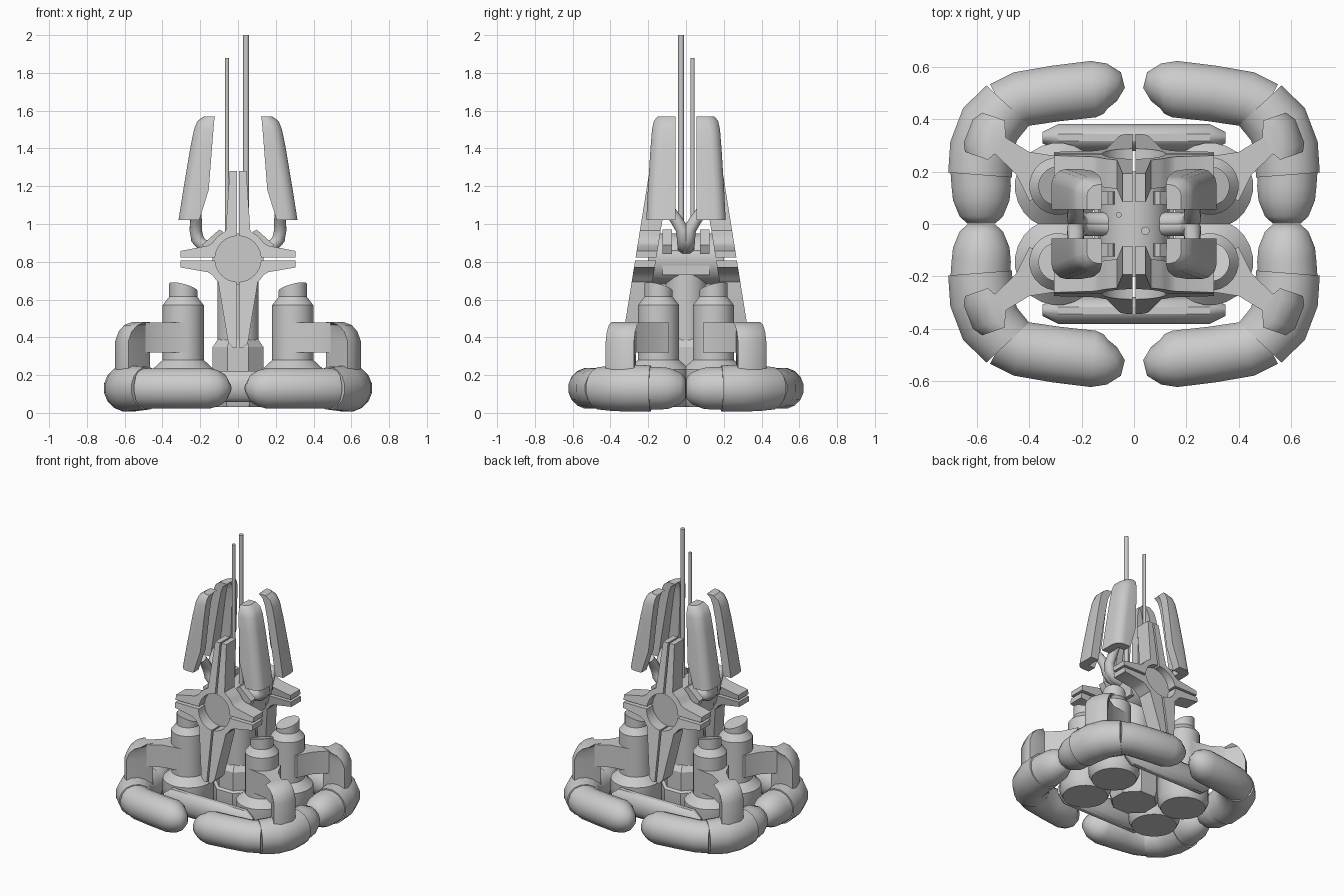
import bpy, bmesh, math
from mathutils import Vector

if "Cube" in bpy.data.objects:
    bpy.data.objects.remove(bpy.data.objects["Cube"])

grey = bpy.data.materials.new("hull_grey")
grey.diffuse_color = (0.6, 0.6, 0.6, 1)
grey.use_nodes = True
grey.node_tree.nodes["Principled BSDF"].inputs["Base Color"].default_value = grey.diffuse_color


def finish(name, bm, mirror=(False, False), angle=35):
    bmesh.ops.recalc_face_normals(bm, faces=bm.faces)
    me = bpy.data.meshes.new(name)
    bm.to_mesh(me)
    bm.free()
    me.materials.append(grey)
    ob = bpy.data.objects.new(name, me)
    bpy.context.collection.objects.link(ob)
    bpy.ops.object.select_all(action='DESELECT')
    ob.select_set(True)
    bpy.context.view_layer.objects.active = ob
    bpy.ops.object.shade_smooth_by_angle(angle=math.radians(angle))
    if any(mirror):
        m = ob.modifiers.new("mirror", 'MIRROR')
        m.use_axis = (mirror[0], mirror[1], False)
        m.use_mirror_merge = False
    return ob


def loft(bm, rings):
    """Skin a list of equal-length point rings and cap both ends."""
    vs = [[bm.verts.new(p) for p in r] for r in rings]
    n = len(vs[0])
    for a, b in zip(vs, vs[1:]):
        for i in range(n):
            bm.faces.new((a[i], a[(i + 1) % n], b[(i + 1) % n], b[i]))
    bm.faces.new(vs[0][::-1])
    bm.faces.new(vs[-1])


def tube(bm, path, radii, n=16, ref=(0, 0, 1), tall=1.0):
    pts = [Vector(p) for p in path]
    rings = []
    for i, p in enumerate(pts):
        t = (pts[min(i + 1, len(pts) - 1)] - pts[max(i - 1, 0)]).normalized()
        s = t.cross(Vector(ref)).normalized()
        u = s.cross(t)
        ring = []
        for k in range(n):
            a = 2 * math.pi * (k + 0.5) / n
            ring.append(p + radii[i] * (s * math.cos(a) + u * tall * math.sin(a)))
        rings.append(ring)
    loft(bm, rings)


def lathe(bm, cx, cy, profile, n=24, slant=0.0):
    """Vertical turned shape; slant tips the top ring toward the centre."""
    rings = []
    for j, (r, z) in enumerate(profile):
        k = slant if j == len(profile) - 1 else 0
        angs = [2 * math.pi * (i + 0.5) / n for i in range(n)]
        rings.append([(cx + r * math.cos(a), cy + r * math.sin(a),
                       z + k * r * (math.cos(a) + math.sin(a))) for a in angs])
    loft(bm, rings)


def plate_xz(bm, outline, y0, y1):
    loft(bm, [[(x, y, z) for x, z in outline] for y in (y0, y1)])


BOTH = (True, True)

# curved corner floats, with rounded ends
bm = bmesh.new()
tube(bm, [(0.05, .495, .13), (.075, .51, .13), (.11, .517, .13), (.155, .515, .13), (.3, .498, .13),
          (.43, .477, .13), (.5, .44, .13)],
     [.03, .075, .098, .11, .109, .108, .108])
tube(bm, [(.588, .22, .13), (.583, .14, .13), (.583, .09, .13), (.583, .03, .13), (.583, .002, .13)],
     [.116, .115, .11, .085, .055])
finish("float_tube", bm, BOTH, 50)

# thicker sleeve around each float corner
bm = bmesh.new()
tube(bm, [(.43, .49, .13), (.482, .453, .13), (.55, .38, .13), (.58, .29, .13), (.588, .187, .13)][1:],
     [.114, .122, .126, .124])
finish("float_sleeve", bm, BOTH, 50)

# engines with wide bells and slanted tops
bm = bmesh.new()
lathe(bm, .29, .145, [(.145, .03), (.165, .07), (.165, .23), (.11, .28), (.11, .57),
                      (.075, .615), (.075, .665)], slant=.25)
finish("engine", bm, BOTH)

# struts from engine to float: waisted arm and rounded post
bm = bmesh.new()
arm = [(.27, .255), (.4, .275), (.49, .33), (.535, .272), (.45, .19), (.4, .09), (.3, .1)]
loft(bm, [[(x, y, z) for x, y in arm] for z in (.32, .478)])
post = [(.465, .29), (.49, .33), (.58, .425), (.615, .4), (.65, .31), (.645, .275), (.535, .265)]
rings = []
for z, pull in ((.18, 0), (.38, 0), (.43, .02), (.465, .055), (.48, .1)):
    rings.append([(x - pull * .87, y - pull * .3, z) if x > .57 else (x, y, z) for x, y in post])
loft(bm, rings)
finish("strut", bm, BOTH)

# front and back bumper bars
bm = bmesh.new()
tube(bm, [(x, .33, .14) for x in (-.35, -.29, .29, .35)], [.022, .053, .053, .022], n=12, tall=1.6)
finish("bumper_bar", bm, (False, True))

# central pedestal and column
bm = bmesh.new()
lathe(bm, 0, 0, [(.15, .03), (.165, .07), (.165, .21), (.145, .22), (.145, .35), (.115, .39)], n=8)
finish("pedestal", bm, angle=20)
bm = bmesh.new()
lathe(bm, 0, 0, [(.112, .36), (.112, .78)], n=16)
finish("column", bm)

# hub: block, drum across it and angled clevis flanges
bm = bmesh.new()
plate_xz(bm, [(-.13, .73), (.13, .73), (.13, .86), (.07, .93), (-.07, .93), (-.13, .86)], -.125, .125)
finish("hub_block", bm)
bm = bmesh.new()
drum = [(.135 * math.cos(i * math.pi / 12), .815 + .135 * math.sin(i * math.pi / 12)) for i in range(24)]
plate_xz(bm, drum, -.2, .2)
finish("hub_drum", bm)
bm = bmesh.new()
plate_xz(bm, [(.06, .84), (.165, .84), (.19, .89), (.1, .97), (.08, .96)], .075, .125)
finish("clevis", bm, BOTH)

# split four-armed frames, leaning inward toward the top
C = .815


def frame_quarter(bm, outline, depth=.11):
    def lean(z):
        return .268 - .16 * (z - C)
    loft(bm, [[(x, lean(z) - d, z) for x, z in outline] for d in (0, depth)])


def arc(r, a0, a1, n):
    angs = [math.radians(a0 + (a1 - a0) * i / n) for i in range(n + 1)]
    return [(r * math.cos(a), C + r * math.sin(a)) for a in angs]


bm = bmesh.new()
upper = [(.006, 1.28), (.044, 1.28), (.065, .965)] + arc(.16, 62, 32, 3)
upper += [(.16, .885), (.305, .857), (.305, .823)] + arc(.122, 4, 87, 8)
lower = [(.006, .345), (.028, .345), (.052, .37), (.103, .68)] + arc(.16, -50, -32, 2)
lower += [(.16, .745), (.305, .77), (.305, .807)] + arc(.122, -4, -87, 8)
frame_quarter(bm, upper)
frame_quarter(bm, lower)
finish("cross_frame", bm, BOTH, 30)

# forked links carrying the petals
bm = bmesh.new()
tube(bm, [(.225, .085, 1.07), (.222, .05, 1.02), (.224, .02, .97), (.215, .012, .92),
          (.185, .01, .885), (.1, .01, .875)], [.03, .032, .034, .036, .036, .036], n=10, ref=(0, 1, 0))
finish("petal_link", bm, BOTH, 50)

# four upright petals, an angled shell closing at the tip
bm = bmesh.new()
rings = []
for z, xo, yo, xi, th in ((1.02, .315, .21, .205, .06), (1.18, .29, .202, .155, .06),
                          (1.4, .253, .188, .138, .06), (1.5, .233, .18, .13, .06),
                          (1.545, .215, .17, .126, .06), (1.57, .18, .15, .122, .055)):
    c = min(.055, (xo - xi) * .7)
    rings.append([(xi, yo, z), (xo - c, yo, z), (xo - .55 * c, yo - .12 * c, z),
                  (xo - .12 * c, yo - .55 * c, z), (xo, yo - c, z), (xo, .055, z),
                  (xo - th, .055, z), (xo - th, yo - th, z), (xi, yo - th, z)])
loft(bm, rings)
finish("petal", bm, BOTH, 35)

# antenna masts
for name, x, y, r, top in (("tall_mast", .043, -.026, .016, 2.0), ("short_mast", -.058, .035, .011, 1.88)):
    bm = bmesh.new()
    lathe(bm, x, y, [(r, .88), (r, top)], n=10)
    finish(name, bm, angle=40)
